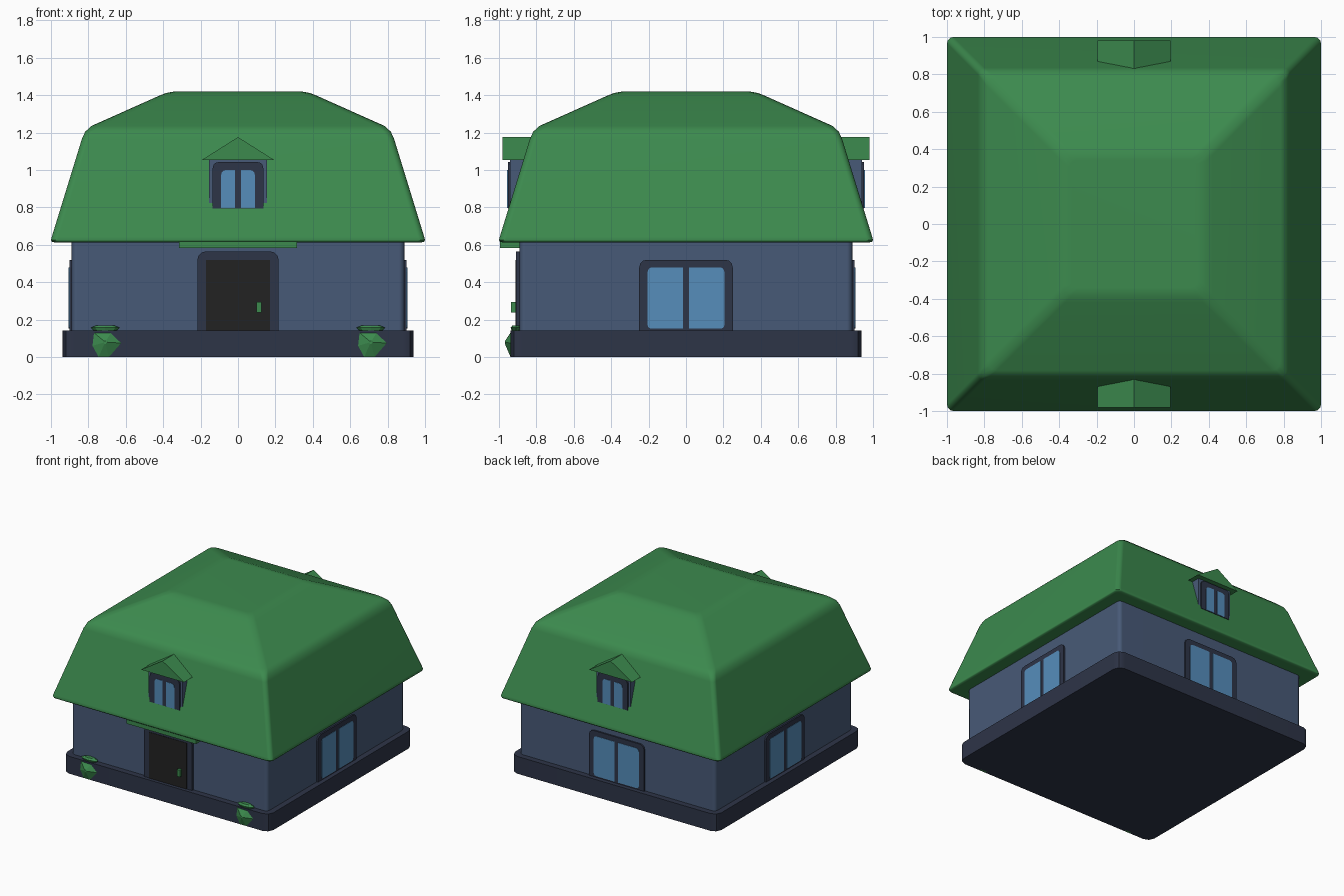
import bpy, bmesh, math
from mathutils import Matrix, Vector

if "Cube" in bpy.data.objects:
    bpy.data.objects.remove(bpy.data.objects["Cube"])


def colour(name, rgb):
    m = bpy.data.materials.new(name)
    m.diffuse_color = (*rgb, 1)
    m.use_nodes = True
    m.node_tree.nodes["Principled BSDF"].inputs["Base Color"].default_value = m.diffuse_color
    return m


GREEN = colour("roof green", (0.045, 0.255, 0.076))
WALL = colour("wall blue", (0.064, 0.102, 0.186))
DARK = colour("dark trim", (0.027, 0.035, 0.064))
GLASS = colour("glass blue", (0.092, 0.27, 0.50))
BLACK = colour("door black", (0.016, 0.016, 0.016))


def build(name, rings, mat, smooth=None):
    """Skin a stack of equal-length rings and cap both ends."""
    bm = bmesh.new()
    loops = [[bm.verts.new(p) for p in r] for r in rings]
    for a, b in zip(loops, loops[1:]):
        for i in range(len(a)):
            j = (i + 1) % len(a)
            bm.faces.new((a[i], a[j], b[j], b[i]))
    bm.faces.new(loops[0][::-1])
    bm.faces.new(loops[-1])
    bmesh.ops.recalc_face_normals(bm, faces=bm.faces)
    me = bpy.data.meshes.new(name)
    bm.to_mesh(me)
    bm.free()
    me.materials.append(mat)
    ob = bpy.data.objects.new(name, me)
    bpy.context.collection.objects.link(ob)
    if smooth:
        bpy.ops.object.select_all(action='DESELECT')
        ob.select_set(True)
        bpy.context.view_layer.objects.active = ob
        bpy.ops.object.shade_smooth_by_angle(angle=math.radians(smooth))
        ob.modifiers.new("weighted", 'WEIGHTED_NORMAL').keep_sharp = True
    return ob


def rounded(x0, x1, y0, y1, radii, seg=3):
    """Rectangle outline; radii run bottom-left, bottom-right, top-right, top-left."""
    pts = []
    corners = [(x0, y0, 1, 1), (x1, y0, -1, 1), (x1, y1, -1, -1), (x0, y1, 1, -1)]
    for k, (x, y, sx, sy) in enumerate(corners):
        r = radii[k]
        if r == 0:
            pts.append((x, y))
            continue
        for i in range(seg + 1):
            a = math.pi * (1 + k / 2) + math.pi / 2 * i / seg
            pts.append((x + sx * r + r * math.cos(a), y + sy * r + r * math.sin(a)))
    return pts


def square_ring(h, z, r, seg=3):
    return [(x, y, z) for x, y in rounded(-h, h, -h, h, [r] * 4, seg)]


def plate(name, outline, d0, d1, side, mat):
    """Upright slab on one side: 0 front, 1 right, 2 back, 3 left."""
    rot = Matrix.Rotation(side * math.pi / 2, 3, 'Z')
    return build(name, [[rot @ Vector((u, -d, w)) for u, w in outline] for d in (d0, d1)], mat)


def panes(name, x_in, x_out, z0, z1, r, low_r, d, side):
    plate(name + "_pane_a", rounded(-x_out, -x_in, z0, z1, (low_r, 0, 0, r)), d - 0.004, d + 0.003, side, GLASS)
    plate(name + "_pane_b", rounded(x_in, x_out, z0, z1, (0, low_r, r, 0)), d - 0.004, d + 0.003, side, GLASS)


# Plinth and walls
build("plinth", [square_ring(0.938, z, 0.06, 2) for z in (0, 0.142)], DARK, 30)
build("walls", [square_ring(0.89, z, 0.03, 2) for z in (0.142, 0.63)], WALL, 50)

# Two-slope roof with softened ridges
profile = [(0.975, 0.612, 0.03), (0.995, 0.617, 0.035), (1.0, 0.626, 0.035), (0.995, 0.645, 0.035),
           (0.835, 1.165, 0.035), (0.817, 1.205, 0.04), (0.783, 1.236, 0.05),
           (0.42, 1.398, 0.05), (0.385, 1.412, 0.05), (0.34, 1.42, 0.04)]
build("roof", [square_ring(*p) for p in profile], GREEN, 45)

# Ground floor windows on right, back and left
for side, label in ((1, "right"), (2, "back"), (3, "left")):
    plate(label + "_window_frame", rounded(-0.25, 0.25, 0.14, 0.52, (0, 0, 0.04, 0.04)),
          0.87, 0.902, side, DARK)
    panes(label + "_window", 0.017, 0.205, 0.152, 0.48, 0.025, 0.02, 0.902, side)

# Front door, handle and canopy
plate("door_frame", rounded(-0.217, 0.217, 0.14, 0.565, (0, 0, 0.045, 0.045)), 0.87, 0.908, 0, DARK)
plate("door", rounded(-0.17, 0.17, 0.142, 0.52, (0,) * 4), 0.904, 0.911, 0, BLACK)
plate("door_handle", rounded(0.098, 0.126, 0.238, 0.295, (0,) * 4), 0.905, 0.935, 0, GREEN)
plate("door_canopy", rounded(-0.315, 0.315, 0.583, 0.62, (0,) * 4), 0.87, 0.995, 0, GREEN)

# Dormers on front and back
for side, label in ((0, "front"), (2, "back")):
    plate(label + "_dormer_box", rounded(-0.155, 0.155, 0.815, 1.06, (0,) * 4), 0.78, 0.94, side, WALL)
    plate(label + "_dormer_frame", rounded(-0.135, 0.135, 0.795, 1.042, (0, 0, 0.03, 0.03)),
          0.90, 0.953, side, DARK)
    panes(label + "_dormer", 0.017, 0.09, 0.797, 1.0, 0.025, 0, 0.953, side)
    plate(label + "_dormer_roof", [(-0.195, 1.053), (0.195, 1.053), (0, 1.176)], 0.78, 0.98, side, GREEN)

# Shrubs growing out of the plinth: faceted front cluster and a leaf on the ledge
for x, label in ((-0.71, "left"), (0.71, "right")):
    cluster = [(-0.068, 0.06), (-0.035, 0.0), (0.02, 0.0), (0.085, 0.075), (0.03, 0.128), (-0.06, 0.13)]
    centre = (0.0, 0.08)
    rings = []
    for d, s in ((0.92, 1.0), (0.938, 1.0), (0.968, 0.12)):
        rings.append([(x + centre[0] + (u - centre[0]) * s, -d, centre[1] + (w - centre[1]) * s)
                      for u, w in cluster])
    build(label + "_shrub", rings, GREEN)
    leaf = []
    for z, s in ((0.14, 0.75), (0.157, 1.0), (0.17, 0.6)):
        leaf.append([(x + 0.077 * s * math.cos(t * math.pi / 4),
                      -0.91 + 0.028 * s * math.sin(t * math.pi / 4), z) for t in range(8)])
    build(label + "_shrub_top", leaf, GREEN)
